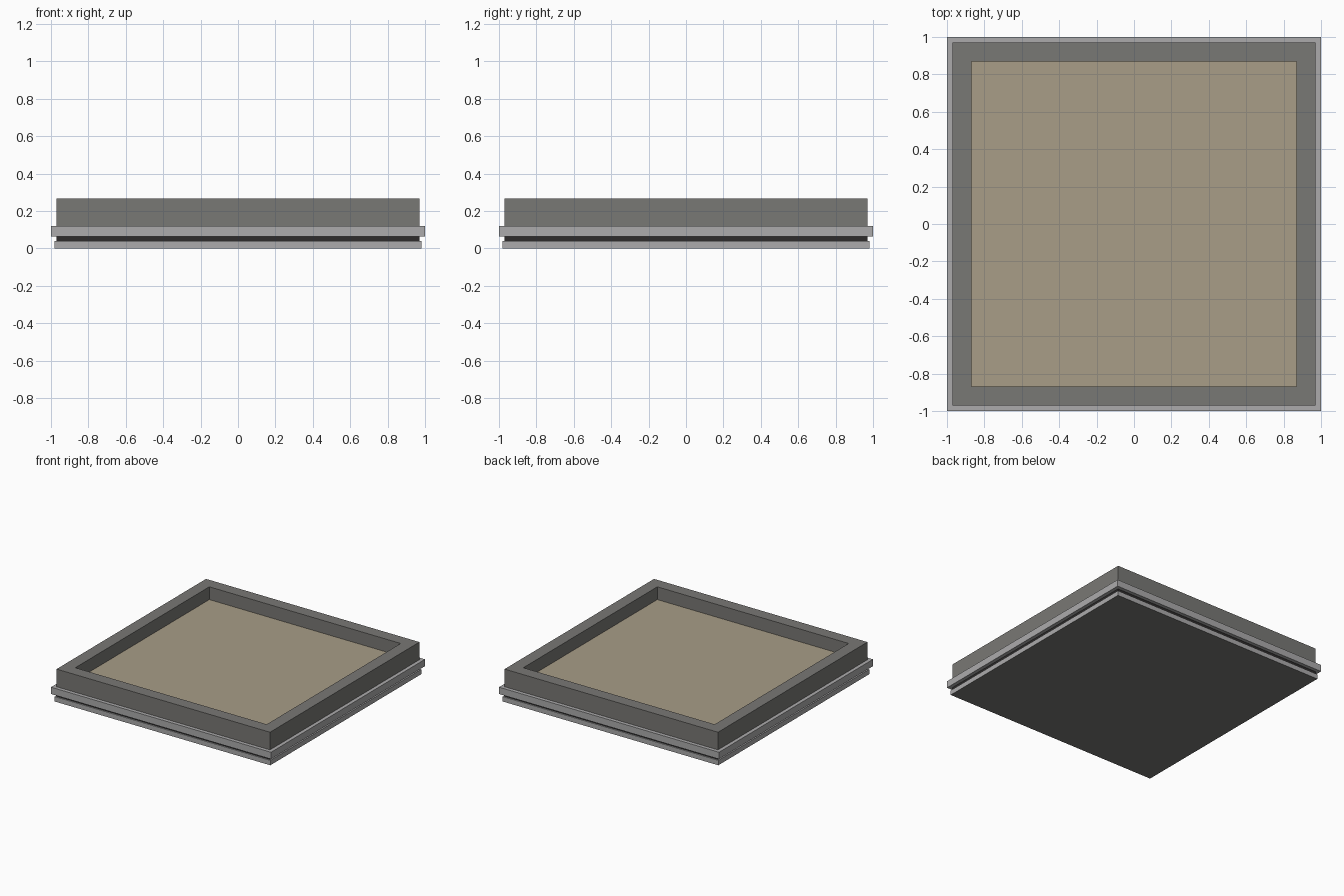
import bpy, bmesh

if "Cube" in bpy.data.objects:
    bpy.data.objects.remove(bpy.data.objects["Cube"])


def lin(c):
    c /= 255
    return c / 12.92 if c <= 0.04045 else ((c + 0.055) / 1.055) ** 2.4


def mat(name, r, g, b):
    m = bpy.data.materials.new(name)
    m.diffuse_color = (lin(r), lin(g), lin(b), 1)
    m.use_nodes = True
    m.node_tree.nodes["Principled BSDF"].inputs["Base Color"].default_value = m.diffuse_color
    return m


light_grey = mat("light grey", 172, 171, 172)
dark_grey = mat("dark grey", 121, 120, 117)
near_black = mat("near black", 45, 43, 43)
sand = mat("sand", 168, 157, 135)


def finish(name, bm, *mats):
    bmesh.ops.recalc_face_normals(bm, faces=bm.faces)
    me = bpy.data.meshes.new(name)
    bm.to_mesh(me)
    bm.free()
    for m in mats:
        me.materials.append(m)
    ob = bpy.data.objects.new(name, me)
    bpy.context.collection.objects.link(ob)
    return ob


def slab(name, half, z0, z1, *mats):
    """Square slab; a second material goes on the underside."""
    bm = bmesh.new()
    bmesh.ops.create_cube(bm, size=1)
    for v in bm.verts:
        v.co = (v.co.x * 2 * half, v.co.y * 2 * half, z1 if v.co.z > 0 else z0)
    bm.normal_update()
    if len(mats) > 1:
        for f in bm.faces:
            if f.normal.z < -0.5:
                f.material_index = 1
    return finish(name, bm, *mats)


def square_ring(name, outer, inner, z0, z1, m):
    """Square frame swept from a rectangular cross-section."""
    bm = bmesh.new()
    section = [(outer, z0), (outer, z1), (inner, z1), (inner, z0)]
    corners = [(1, 1), (-1, 1), (-1, -1), (1, -1)]
    rings = [[bm.verts.new((sx * r, sy * r, z)) for r, z in section]
             for sx, sy in corners]
    for i in range(4):
        a, b = rings[i], rings[(i + 1) % 4]
        for j in range(4):
            k = (j + 1) % 4
            bm.faces.new((a[j], a[k], b[k], b[j]))
    return finish(name, bm, m)


# base plate with darker underside, and the recessed shadow gap
slab("base_plate", 0.98, 0.0, 0.04, light_grey, dark_grey)
slab("gap_seal", 0.97, 0.04, 0.064, near_black)
# projecting trim, raised border and inset floor
slab("trim_band", 1.0, 0.064, 0.12, light_grey)
square_ring("raised_border", 0.97, 0.87, 0.12, 0.265, dark_grey)
slab("inset_floor", 0.87, 0.12, 0.16, sand)
